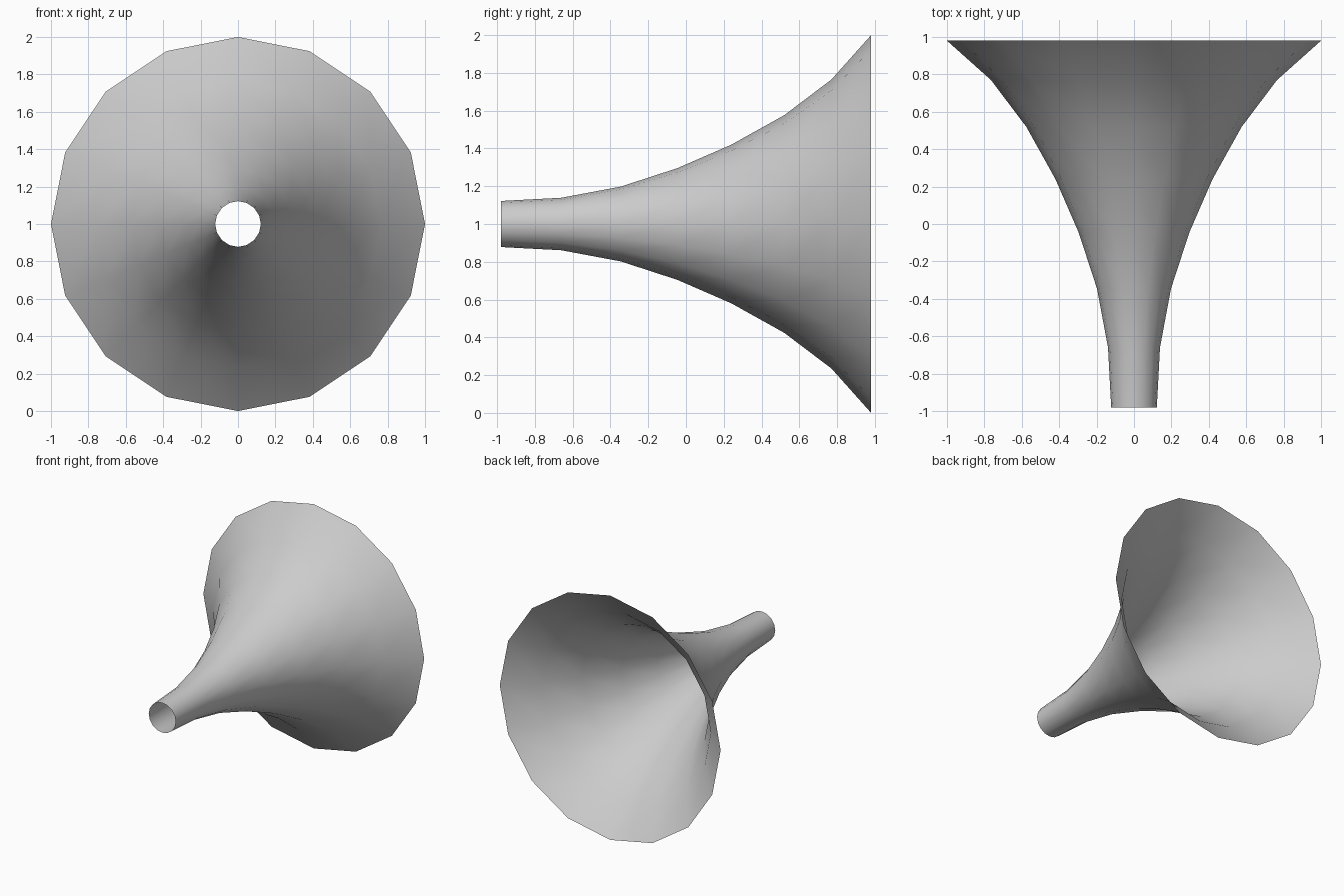
import bpy, bmesh
from math import cos, sin, tau

if "Cube" in bpy.data.objects:
    bpy.data.objects.remove(bpy.data.objects["Cube"])

SIDES = 16
# Flare profile: (y along the axis, radius)
PROFILE = [(-0.98, 0.122), (-0.66, 0.139), (-0.345, 0.198), (-0.045, 0.296),
           (0.24, 0.42), (0.52, 0.576), (0.77, 0.765), (0.98, 1.0)]


def ring(bm, y, r):
    return [bm.verts.new((r * cos(tau * i / SIDES), y, 1 + r * sin(tau * i / SIDES)))
            for i in range(SIDES)]


# Horn: open single-walled flared tube
bm = bmesh.new()
rings = [ring(bm, y, r) for y, r in PROFILE]
for a, b in zip(rings, rings[1:]):
    for i in range(SIDES):
        j = (i + 1) % SIDES
        bm.faces.new((a[i], b[i], b[j], a[j])).smooth = True

mesh = bpy.data.meshes.new("horn")
bm.to_mesh(mesh)
bm.free()
horn = bpy.data.objects.new("horn", mesh)
bpy.context.collection.objects.link(horn)
